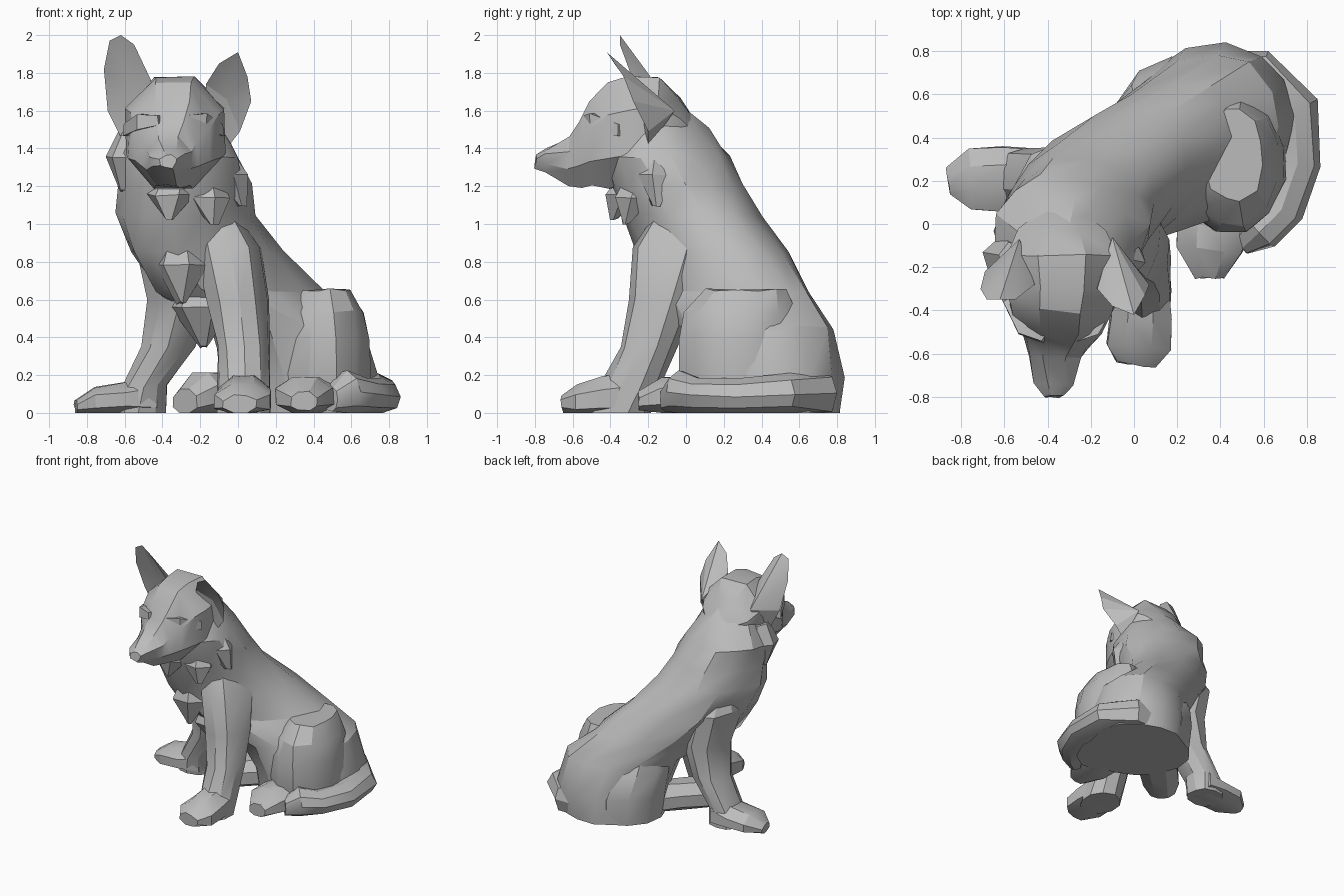
import bpy, bmesh, math, random
from mathutils import Vector

random.seed(4)
if "Cube" in bpy.data.objects:
    bpy.data.objects.remove(bpy.data.objects["Cube"], do_unlink=True)

grey = bpy.data.materials.new("stone_grey")
grey.use_nodes = True
grey.diffuse_color = (0.5, 0.5, 0.5, 1)
grey.node_tree.nodes["Principled BSDF"].inputs["Base Color"].default_value = (0.5, 0.5, 0.5, 1)
UP = Vector((0, 0, 1))


def finish(name, bm, angle=30):
    """Turn a bmesh into a named, shaded object resting on the ground."""
    for v in bm.verts:
        v.co.z = max(v.co.z, 0)
    bmesh.ops.recalc_face_normals(bm, faces=bm.faces)
    mesh = bpy.data.meshes.new(name)
    bm.to_mesh(mesh)
    bm.free()
    mesh.materials.append(grey)
    ob = bpy.data.objects.new(name, mesh)
    bpy.context.collection.objects.link(ob)
    bpy.ops.object.select_all(action='DESELECT')
    ob.select_set(True)
    bpy.context.view_layer.objects.active = ob
    bpy.ops.object.shade_smooth_by_angle(angle=math.radians(angle))
    return ob


def skin(name, rings, axes, sides, rough):
    """Bridge elliptical rings (x, y, z, half width, half height)."""
    bm = bmesh.new()
    loops = []
    for (x, y, z, a, b), (u, v) in zip(rings, axes):
        loop = []
        for k in range(sides):
            t = math.tau * (k + 0.5) / sides
            wobble = Vector([random.uniform(-rough, rough) for _ in range(3)])
            co = Vector((x, y, z)) + u * a * math.cos(t) + v * b * math.sin(t) + wobble
            if z == 0:
                co.z = 0
            loop.append(bm.verts.new(co))
        loops.append(loop)
    for lo, hi in zip(loops, loops[1:]):
        for k in range(sides):
            n = (k + 1) % sides
            bm.faces.new((lo[k], lo[n], hi[n], hi[k]))
    bm.faces.new(loops[0])
    bm.faces.new(loops[-1])
    return finish(name, bm)


def slices(name, rings, yaw=0, sides=10, rough=0.01):
    """Horizontal cross-sections stacked in height."""
    c, s = math.cos(math.radians(yaw)), math.sin(math.radians(yaw))
    pair = (Vector((c, s, 0)), Vector((-s, c, 0)))
    return skin(name, rings, [pair] * len(rings), sides, rough)


def tube(name, rings, sides=8, rough=0.006):
    """Upright flat-sided cross-sections following a level path."""
    pts = [Vector((r[0], r[1], 0)) for r in rings]
    grow = 1 / math.cos(math.pi / sides)
    axes = []
    for i in range(len(pts)):
        d = pts[min(i + 1, len(pts) - 1)] - pts[max(i - 1, 0)]
        axes.append((d.normalized().cross(UP) * grow, UP * grow))
    return skin(name, rings, axes, sides, rough)


def ear(name, outline, front, back):
    """A cupped ear: rim joined to a hollow front and a bulging back point."""
    bm = bmesh.new()
    rim = [bm.verts.new(p) for p in outline]
    for centre in (bm.verts.new(front), bm.verts.new(back)):
        for k in range(len(rim)):
            bm.faces.new((rim[k], rim[(k + 1) % len(rim)], centre))
    return finish(name, bm, 20)


# Torso from rump to maned neck, lying on the body diagonal
slices("torso", [
    (.34, .45, 0, .40, .36), (.34, .44, .2, .42, .37), (.27, .39, .45, .44, .36),
    (.0, .24, .65, .54, .29), (-.16, .14, .85, .49, .31), (-.27, .03, 1.05, .40, .33),
    (-.28, -.04, 1.2, .35, .34), (-.325, -.1, 1.36, .31, .35),
    (-.32, -.13, 1.5, .24, .25), (-.33, -.18, 1.63, .15, .15)], yaw=42, sides=14, rough=.015)

# Head and muzzle
tube("head", [
    (-.37, -.80, 1.33, .05, .03), (-.37, -.74, 1.335, .085, .065), (-.37, -.62, 1.335, .12, .125),
    (-.36, -.55, 1.37, .15, .175), (-.345, -.49, 1.42, .205, .225), (-.34, -.4, 1.47, .235, .28),
    (-.33, -.3, 1.49, .26, .285), (-.33, -.15, 1.51, .26, .265), (-.33, -.03, 1.47, .2, .19),
    (-.32, .06, 1.45, .09, .08)], rough=.01)

# Brow ridges over the eyes
for label, side in (("right", -1), ("left", 1)):
    tube("brow_" + label, [
        (-.35 + side * .06, -.52, 1.55, .03, .02), (-.35 + side * .15, -.47, 1.54, .05, .04),
        (-.34 + side * .24, -.34, 1.5, .03, .03)], sides=4)

# Ears
ear("ear_right", [
    (-.46, -.28, 1.76), (-.55, -.35, 1.95), (-.62, -.35, 2.0), (-.68, -.35, 1.97),
    (-.71, -.3, 1.82), (-.69, -.22, 1.6), (-.6, -.2, 1.42), (-.44, -.25, 1.55)],
    (-.57, -.24, 1.72), (-.53, -.07, 1.62))
ear("ear_left", [
    (-.17, -.3, 1.74), (-.1, -.38, 1.85), (0, -.42, 1.91), (.05, -.33, 1.78),
    (.07, -.28, 1.65), (.01, -.2, 1.49), (-.06, -.2, 1.4), (-.17, -.25, 1.55)],
    (-.06, -.24, 1.66), (-.1, -.06, 1.6))

# Front legs and paws
slices("front_leg_left", [
    (.03, -.35, 0, .14, .17), (.03, -.29, .14, .14, .16), (.03, -.2, .35, .14, .15),
    (.0, -.13, .6, .17, .18), (-.05, -.06, .88, .18, .23), (-.13, -.02, 1.1, .1, .12)])
slices("front_leg_right", [
    (-.52, .22, 0, .14, .13), (-.5, .21, .14, .13, .14), (-.37, .2, .35, .15, .15),
    (-.31, .17, .6, .17, .2), (-.37, .12, .88, .19, .24), (-.38, .08, 1.1, .1, .12)])
tube("front_paw_left", [
    (.03, -.3, .08, .13, .13), (.03, -.44, .07, .14, .12), (.02, -.57, .06, .15, .09),
    (.01, -.65, .045, .09, .05)])
tube("front_paw_right", [
    (-.45, .23, .08, .12, .13), (-.6, .21, .07, .15, .09), (-.76, .21, .06, .14, .075),
    (-.86, .2, .03, .06, .04)])

# Haunches and hind feet
slices("haunch_left", [
    (.45, .3, 0, .25, .31), (.45, .29, .2, .26, .33), (.45, .28, .4, .26, .32),
    (.45, .29, .54, .22, .3), (.46, .32, .65, .14, .22)], sides=12, rough=.012)
slices("haunch_right", [
    (.17, .5, 0, .28, .23), (.16, .5, .2, .29, .24), (.13, .45, .4, .27, .24),
    (.1, .4, .58, .18, .16)], yaw=45, sides=11, rough=.012)
tube("hind_foot_right", [
    (.1, .38, .1, .15, .12), (-.08, .2, .1, .14, .11), (-.2, .08, .1, .13, .11),
    (-.28, .0, .06, .09, .07)])
tube("hind_foot_left", [
    (.4, .25, .09, .16, .1), (.37, .02, .09, .17, .1), (.35, -.12, .09, .15, .1),
    (.35, -.25, .06, .07, .05)])

# Tail curled round the left side
tube("tail", [
    (.28, .67, .1, .12, .14), (.58, .67, .1, .13, .13), (.72, .52, .1, .13, .1),
    (.74, .28, .09, .12, .09), (.66, .08, .09, .12, .09), (.57, -.03, .11, .1, .11),
    (.49, -.1, .07, .05, .06)], sides=9)

# Hanging fur tufts: top point, bottom point, half width
tufts = {
    "cheek_right": ((-.56, -.15, 1.5), (-.6, -.15, 1.18), .12),
    "cheek_left": ((-.12, -.15, 1.4), (.02, -.16, 1.1), .11),
    "throat": ((-.34, -.28, 1.25), (-.36, -.38, 1.03), .13),
    "throat_left": ((-.17, -.24, 1.25), (-.13, -.31, 1.0), .12),
    "chest": ((-.3, -.14, .95), (-.3, -.2, .58), .14),
    "belly": ((-.2, .0, .72), (-.18, .0, .35), .17),
}
for label, (top, tip, r) in tufts.items():
    mid = [t * .55 + b * .45 for t, b in zip(top, tip)]
    slices(label + "_tuft", [(*top, r * .6, r * .6), (*mid, r, r * .9), (*tip, .02, .02)],
           yaw=20, sides=6)
